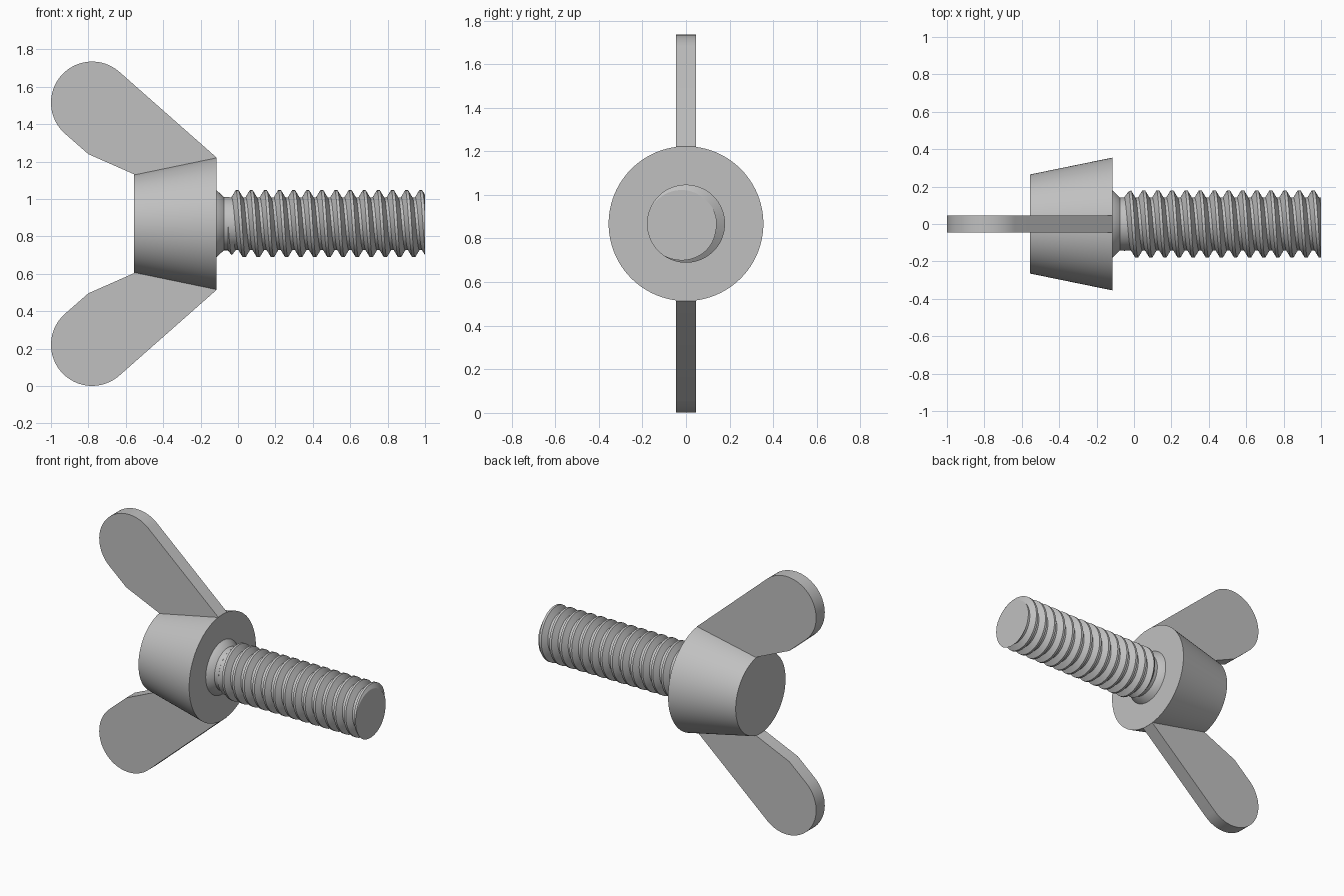
import bpy, bmesh
from math import sin, cos, pi, atan2, radians
from mathutils import Vector

cube = bpy.data.objects.get("Cube")
if cube:
    bpy.data.objects.remove(cube, do_unlink=True)

AXIS_Z = 0.868          # height of the screw axis
SEGS = 96

steel = bpy.data.materials.new("grey_steel")
steel.use_nodes = True
grey = (0.53, 0.53, 0.53, 1)
steel.diffuse_color = grey
steel.node_tree.nodes["Principled BSDF"].inputs["Base Color"].default_value = grey


def finish(name, bm):
    """Turn a bmesh into a smooth-shaded object with sharp edges kept."""
    bmesh.ops.recalc_face_normals(bm, faces=bm.faces[:])
    mesh = bpy.data.meshes.new(name)
    bm.to_mesh(mesh)
    bm.free()
    mesh.materials.append(steel)
    obj = bpy.data.objects.new(name, mesh)
    bpy.context.collection.objects.link(obj)
    bpy.ops.object.select_all(action='DESELECT')
    obj.select_set(True)
    bpy.context.view_layer.objects.active = obj
    bpy.ops.object.shade_smooth_by_angle(angle=radians(30))
    return obj


def around_axis(x, r, angle):
    """Point around the x axis; angle runs from the top towards the front."""
    return Vector((x, -r * sin(angle), AXIS_Z + r * cos(angle)))


def lathe(name, profile):
    bm = bmesh.new()
    rings = [[bm.verts.new(around_axis(x, r, 2 * pi * j / SEGS)) for j in range(SEGS)]
             for x, r in profile]
    for a, b in zip(rings, rings[1:]):
        for j in range(SEGS):
            k = (j + 1) % SEGS
            bm.faces.new((a[j], a[k], b[k], b[j]))
    bm.faces.new(rings[0])
    bm.faces.new(rings[-1])
    return finish(name, bm)


# Tapered hub and the flared neck under it
lathe("hub", [(-0.555, 0.265), (-0.115, 0.355)])
lathe("neck", [(-0.12, 0.18), (-0.113, 0.178), (-0.076, 0.142), (-0.045, 0.142)])

# Threaded shank: a helical sheet, trimmed flat at both ends
PITCH, ROOT, CREST = 0.0755, 0.141, 0.179
START, END, TOP_CREST = -0.055, 1.0, 0.977
FLAT = 0.1              # half width of crest and root flats, in pitches


def thread_radius(x, turn):
    phase = ((x - TOP_CREST) / PITCH - turn) % 1
    off = min(phase, 1 - phase)
    height = min(1, max(0, (0.5 - FLAT - off) / (0.5 - 2 * FLAT)))
    runout = min(1, max(0, (x - START) / 0.03))
    return ROOT + (CREST - ROOT) * height * runout


bm = bmesh.new()
columns = []
for j in range(SEGS + 1):
    turn = j / SEGS
    column = []
    for n in range(-17, 3):
        for knot in (-FLAT, FLAT, 0.5 - FLAT, 0.5 + FLAT):
            x = TOP_CREST + PITCH * (turn + n + knot)
            x = min(END, max(START, x))
            column.append(bm.verts.new(around_axis(x, thread_radius(x, turn), 2 * pi * turn)))
    columns.append(column)
for a, b in zip(columns, columns[1:]):
    for i in range(len(a) - 1):
        bm.faces.new((a[i], a[i + 1], b[i + 1], b[i]))
bmesh.ops.remove_doubles(bm, verts=bm.verts[:], dist=0.0001)
bmesh.ops.holes_fill(bm, edges=[e for e in bm.edges if e.is_boundary], sides=0)
finish("threaded_shank", bm)

# Wings: a flat paddle outline, thickened, mirrored above and below the axis
THICK = 0.092
TIP, TIP_R = Vector((-0.78, 0.647)), 0.22
first = atan2(0.165, 0.145)
outline = [(-0.115, 0.354)]
outline += [TIP + TIP_R * Vector((cos(first + pi * i / 32), sin(first + pi * i / 32)))
            for i in range(33)]
outline += [(-0.80, 0.372), (-0.555, 0.264), (-0.5, 0.15), (-0.15, 0.15)]

for name, side in (("upper_wing", 1), ("lower_wing", -1)):
    bm = bmesh.new()
    face = bm.faces.new([bm.verts.new((x, -THICK / 2, AXIS_Z + side * h)) for x, h in outline])
    grown = bmesh.ops.extrude_face_region(bm, geom=[face])
    bmesh.ops.translate(bm, vec=(0, THICK, 0),
                        verts=[g for g in grown["geom"] if isinstance(g, bmesh.types.BMVert)])
    finish(name, bm)
